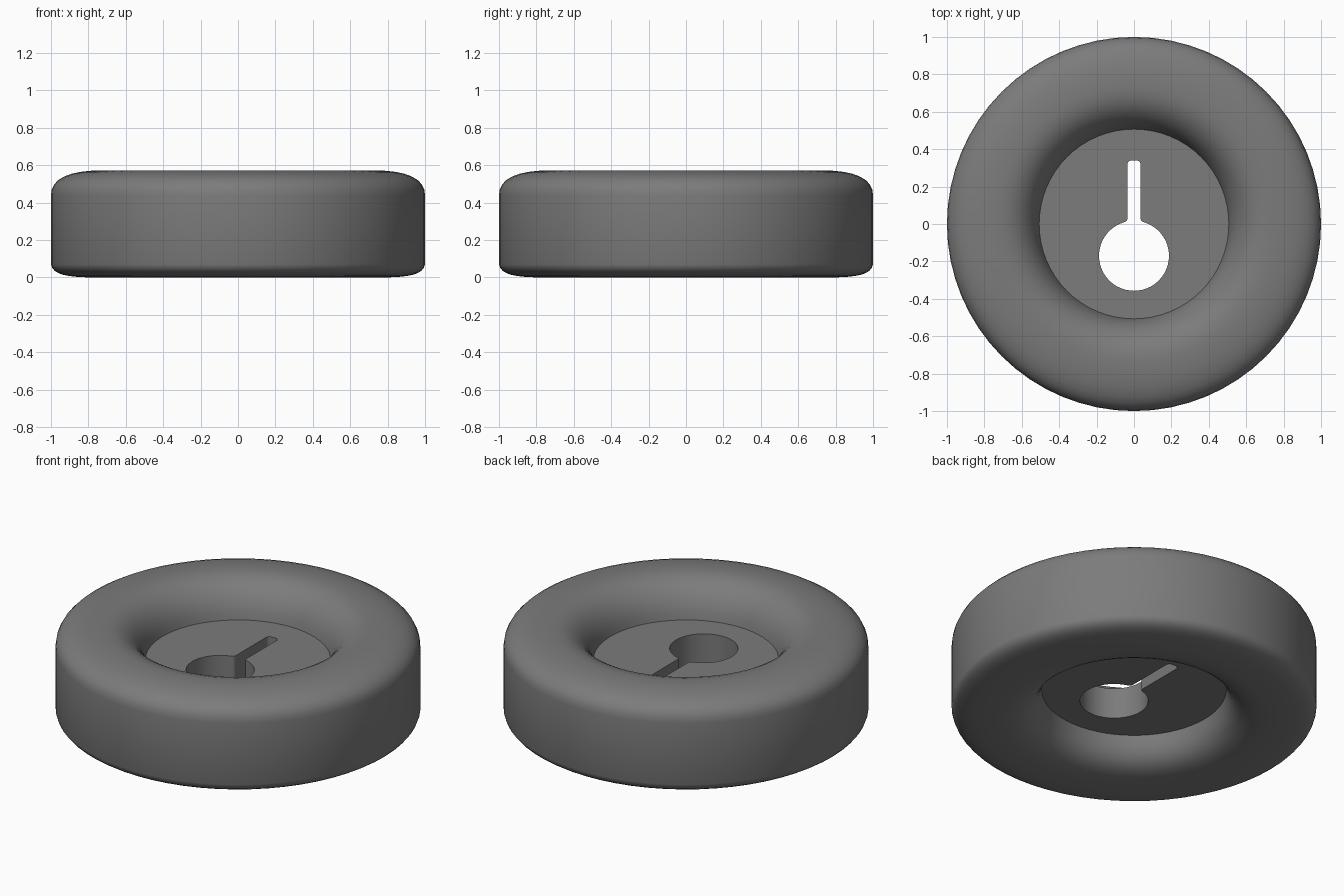
import bpy
import bmesh
from math import sin, cos, pi, radians, asin

cube = bpy.data.objects.get("Cube")
if cube:
    bpy.data.objects.remove(cube, do_unlink=True)

SIDES = 64
HUB_R, HUB_TOP, HUB_BOTTOM = 0.507, 0.364, 0.177

grey = bpy.data.materials.new("dark_grey")
grey.use_nodes = True
colour = (0.2, 0.2, 0.2, 1)
grey.diffuse_color = colour
grey.node_tree.nodes["Principled BSDF"].inputs["Base Color"].default_value = colour


def bezier(a, b, c, d, steps=8):
    """Points on a cubic curve, without the last one."""
    pts = []
    for i in range(steps):
        t = i / steps
        u = 1 - t
        pts.append(tuple(u**3 * p + 3 * u * u * t * q + 3 * u * t * t * r + t**3 * s
                         for p, q, r, s in zip(a, b, c, d)))
    return pts


def arc(cx, cy, r, start, end, steps):
    return [(cx + r * cos(start + (end - start) * i / steps),
             cy + r * sin(start + (end - start) * i / steps)) for i in range(steps + 1)]


def finish(obj, angle):
    obj.data.materials.append(grey)
    bpy.ops.object.select_all(action='DESELECT')
    obj.select_set(True)
    bpy.context.view_layer.objects.active = obj
    bpy.ops.object.shade_smooth_by_angle(angle=radians(angle))


# Rounded ring: profile runs from the hub top, over the rim, down and under
profile = bezier((HUB_R, HUB_TOP), (0.525, 0.47), (0.6, 0.572), (0.73, 0.572))
profile += bezier((0.73, 0.572), (0.9, 0.572), (1, 0.53), (1, 0.44))
profile += bezier((1, 0.44), (1, 0.32), (1, 0.19), (1, 0.07), 1)
profile += bezier((1, 0.07), (0.99, 0.015), (0.92, 0), (0.76, 0))
profile += bezier((0.76, 0), (0.62, 0), (0.53, 0.03), (HUB_R, HUB_BOTTOM))
profile.append((HUB_R, HUB_BOTTOM))

bm = bmesh.new()
rings = []
for k in range(SIDES):
    a = 2 * pi * k / SIDES
    rings.append([bm.verts.new((r * cos(a), r * sin(a), z)) for r, z in profile])
for k in range(SIDES):
    p, q = rings[k], rings[(k + 1) % SIDES]
    for i in range(len(profile) - 1):
        bm.faces.new((p[i], p[i + 1], q[i + 1], q[i]))
bmesh.ops.recalc_face_normals(bm, faces=bm.faces)
# An open shell: make sure the outer wall faces outward
wall = max(bm.faces, key=lambda f: f.calc_center_median().xy.length)
if wall.normal.xy.dot(wall.calc_center_median().xy) < 0:
    bmesh.ops.reverse_faces(bm, faces=bm.faces)
mesh = bpy.data.meshes.new("rounded_ring")
bm.to_mesh(mesh)
bm.free()
ring = bpy.data.objects.new("rounded_ring", mesh)
bpy.context.collection.objects.link(ring)
finish(ring, 50)

# Keyhole outline: round hole, small neck fillets, slot with rounded corners
HOLE_Y, HOLE_R, SLOT_W, SLOT_END = -0.17, 0.187, 0.035, 0.34
CORNER, NECK = 0.022, 0.02
tilt = asin((SLOT_W + NECK) / (HOLE_R + NECK))
neck_y = HOLE_Y + (HOLE_R + NECK) * cos(tilt)
right = arc(SLOT_W + NECK, neck_y, NECK, 1.5 * pi - tilt, pi, 5)
right += arc(SLOT_W - CORNER, SLOT_END - CORNER, CORNER, 0, pi / 2, 5)
left = [(-x, y) for x, y in reversed(right)]
hole = arc(0, HOLE_Y, HOLE_R, pi / 2 + tilt, 2.5 * pi - tilt, 48)
keyhole = right + left + hole[1:-1]

# Hub plate: flat disc with the keyhole cut through it
curve = bpy.data.curves.new("hub_plate", 'CURVE')
curve.dimensions = '2D'
curve.fill_mode = 'BOTH'
curve.extrude = (HUB_TOP - HUB_BOTTOM) / 2
for outline in (arc(0, 0, HUB_R, 0, 2 * pi, SIDES)[:-1], keyhole):
    spline = curve.splines.new('POLY')
    spline.points.add(len(outline) - 1)
    for point, (x, y) in zip(spline.points, outline):
        point.co = (x, y, 0, 1)
    spline.use_cyclic_u = True
plate = bpy.data.objects.new("hub_plate", curve)
plate.location.z = (HUB_TOP + HUB_BOTTOM) / 2
bpy.context.collection.objects.link(plate)
bpy.ops.object.select_all(action='DESELECT')
plate.select_set(True)
bpy.context.view_layer.objects.active = plate
bpy.ops.object.convert(target='MESH')
plate = bpy.context.object
bm = bmesh.new()
bm.from_mesh(plate.data)
bmesh.ops.remove_doubles(bm, verts=bm.verts, dist=0.0005)
bmesh.ops.recalc_face_normals(bm, faces=bm.faces)
bm.to_mesh(plate.data)
bm.free()
finish(plate, 35)
